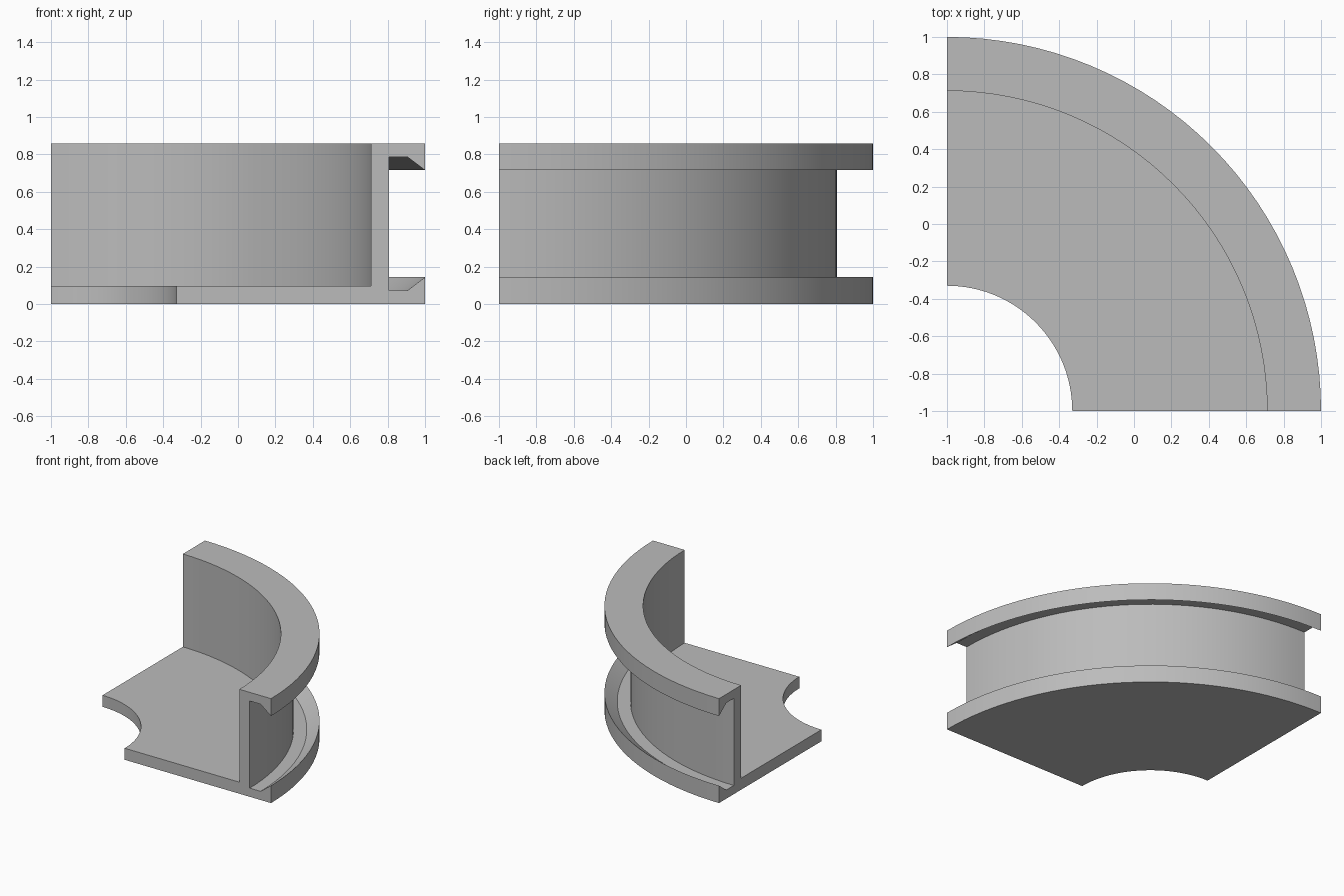
import bpy, bmesh
from math import radians
from mathutils import Matrix, Vector

cube = bpy.data.objects.get("Cube")
if cube:
    bpy.data.objects.remove(cube, do_unlink=True)

# Single plain grey
grey = bpy.data.materials.new("plain_grey")
grey.use_nodes = True
colour = (0.5, 0.5, 0.5, 1)
grey.diffuse_color = colour
grey.node_tree.nodes["Principled BSDF"].inputs["Base Color"].default_value = colour

# Cross-section (radius, height): floor plate, wall and two lipped flanges
HOLE, WALL_IN, WALL_OUT, LIP, RIM = 0.67, 1.712, 1.807, 1.905, 2.0
FLOOR, TOP = 0.095, 0.858
section = [
    (HOLE, 0), (RIM, 0), (RIM, 0.143), (LIP, 0.071), (WALL_OUT, 0.071),
    (WALL_OUT, TOP - 0.071), (LIP, TOP - 0.071), (RIM, TOP - 0.143),
    (RIM, TOP), (WALL_IN, TOP), (WALL_IN, FLOOR), (HOLE, FLOOR),
]
STEPS = 32
axis = Vector((-1, -1, 0))

# Sweep the section through a quarter turn and cap both ends
bm = bmesh.new()
rings = []
for i in range(STEPS + 1):
    turn = Matrix.Rotation(radians(90 * i / STEPS), 3, 'Z')
    rings.append([bm.verts.new(axis + turn @ Vector((r, 0, z))) for r, z in section])
n = len(section)
for a, b in zip(rings, rings[1:]):
    for k in range(n):
        m = (k + 1) % n
        bm.faces.new((a[k], b[k], b[m], a[m]))
bm.faces.new(rings[0])
bm.faces.new(rings[-1][::-1])
bmesh.ops.recalc_face_normals(bm, faces=bm.faces)

mesh = bpy.data.meshes.new("quarter_ring_channel")
bm.to_mesh(mesh)
bm.free()
mesh.materials.append(grey)
ring = bpy.data.objects.new("quarter_ring_channel", mesh)
bpy.context.collection.objects.link(ring)

# Smooth the curved walls, keep the section corners sharp
bpy.ops.object.select_all(action='DESELECT')
ring.select_set(True)
bpy.context.view_layer.objects.active = ring
bpy.ops.object.shade_smooth_by_angle(angle=radians(25))
